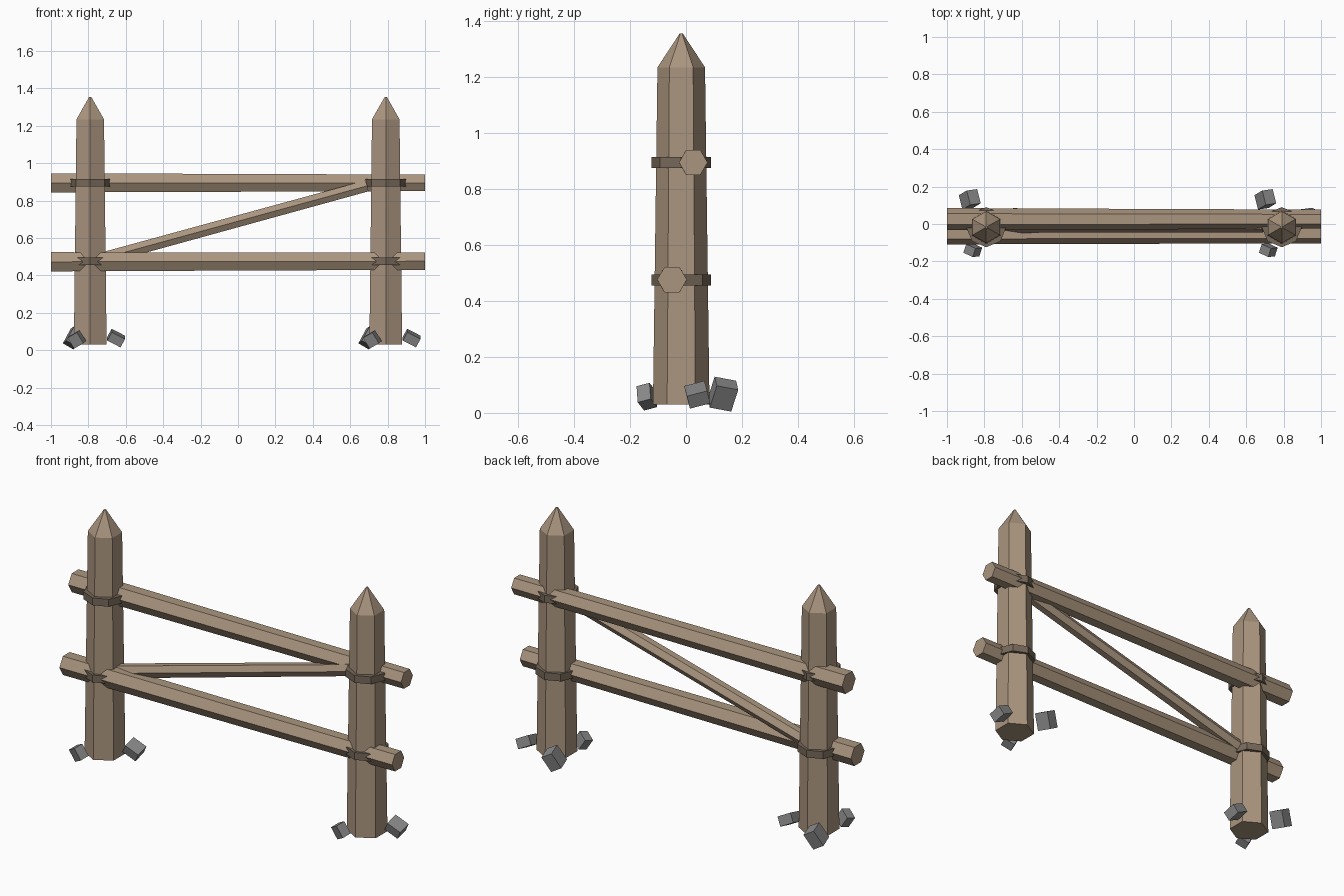
import bpy, bmesh
from math import cos, sin, pi, radians
from mathutils import Vector, Matrix, Euler

if "Cube" in bpy.data.objects:
    bpy.data.objects.remove(bpy.data.objects["Cube"])


def material(name, rgb):
    m = bpy.data.materials.new(name)
    m.diffuse_color = (*rgb, 1)
    m.use_nodes = True
    m.node_tree.nodes["Principled BSDF"].inputs["Base Color"].default_value = m.diffuse_color
    return m


WOOD = material("wood", (0.40, 0.30, 0.21))
BINDING = material("binding", (0.18, 0.14, 0.10))
STONE = material("stone", (0.25, 0.25, 0.25))


def add_object(name, bm, mat):
    bmesh.ops.recalc_face_normals(bm, faces=bm.faces)
    me = bpy.data.meshes.new(name)
    bm.to_mesh(me)
    bm.free()
    me.materials.append(mat)
    ob = bpy.data.objects.new(name, me)
    bpy.context.collection.objects.link(ob)
    return ob


def prism(name, sections, sides, mat):
    """Faceted bar through (centre, radius) sections, with a corner facing y."""
    pts = [(Vector(p), r) for p, r in sections]
    axis = (pts[-1][0] - pts[0][0]).normalized()
    u = Vector((0, 1, 0))
    v = axis.cross(u)
    bm = bmesh.new()
    rings = []
    for p, r in pts:
        rings.append([bm.verts.new(p + r * (cos(2 * pi * i / sides) * u + sin(2 * pi * i / sides) * v))
                      for i in range(sides)])
    for a, b in zip(rings, rings[1:]):
        for i in range(sides):
            j = (i + 1) % sides
            bm.faces.new((a[i], a[j], b[j], b[i]))
    bm.faces.new(rings[0])
    bm.faces.new(rings[-1])
    return add_object(name, bm, mat)


def stone(name, centre, size, rot):
    bm = bmesh.new()
    bmesh.ops.create_cube(bm, size=1)
    turn = Euler([radians(a) for a in rot]).to_matrix().to_4x4()
    bm.transform(Matrix.Translation(centre) @ turn @ Matrix.Diagonal((*size, 1)))
    add_object(name, bm, STONE)


POST_Y = -0.017
# Stones around a post: offset from post x, y, z / size / rotation
STONES = [
    ((-0.088, 0.132, 0.067), (0.065, 0.080, 0.092), (-12, 30, 8)),
    ((-0.072, -0.140, 0.058), (0.062, 0.050, 0.068), (16, -28, -25)),
    ((0.138, 0.040, 0.065), (0.080, 0.075, 0.052), (16, 27, 8)),
]

for side, x in (("left", -0.79), ("right", 0.79)):
    # Sharpened post
    prism(side + "_post", [((x, POST_Y, 0.03), 0.101), ((x, POST_Y, 1.235), 0.085),
                           ((x, POST_Y, 1.355), 0.006)], 6, WOOD)
    # Bindings where the rails cross the post
    for level, z in (("lower", 0.475), ("upper", 0.895)):
        prism(f"{side}_{level}_binding", [((x, POST_Y, z - 0.02), 0.107),
                                          ((x, POST_Y, z + 0.02), 0.107)], 8, BINDING)
    # Stones at the foot
    for i, (off, size, rot) in enumerate(STONES):
        stone(f"{side}_stone_{i + 1}", (x + off[0], off[1], off[2]), size, rot)

# Tapered rails, lower one in front and upper one behind
prism("lower_rail", [((-1, -0.05, 0.473), 0.059), ((1, -0.05, 0.476), 0.053)], 6, WOOD)
prism("upper_rail", [((-1, 0.026, 0.895), 0.059), ((1, 0.026, 0.895), 0.051)], 6, WOOD)

# Diagonal brace between the rails
prism("brace", [((-0.70, -0.010, 0.498), 0.037), ((0.69, -0.010, 0.879), 0.035)], 6, WOOD)
